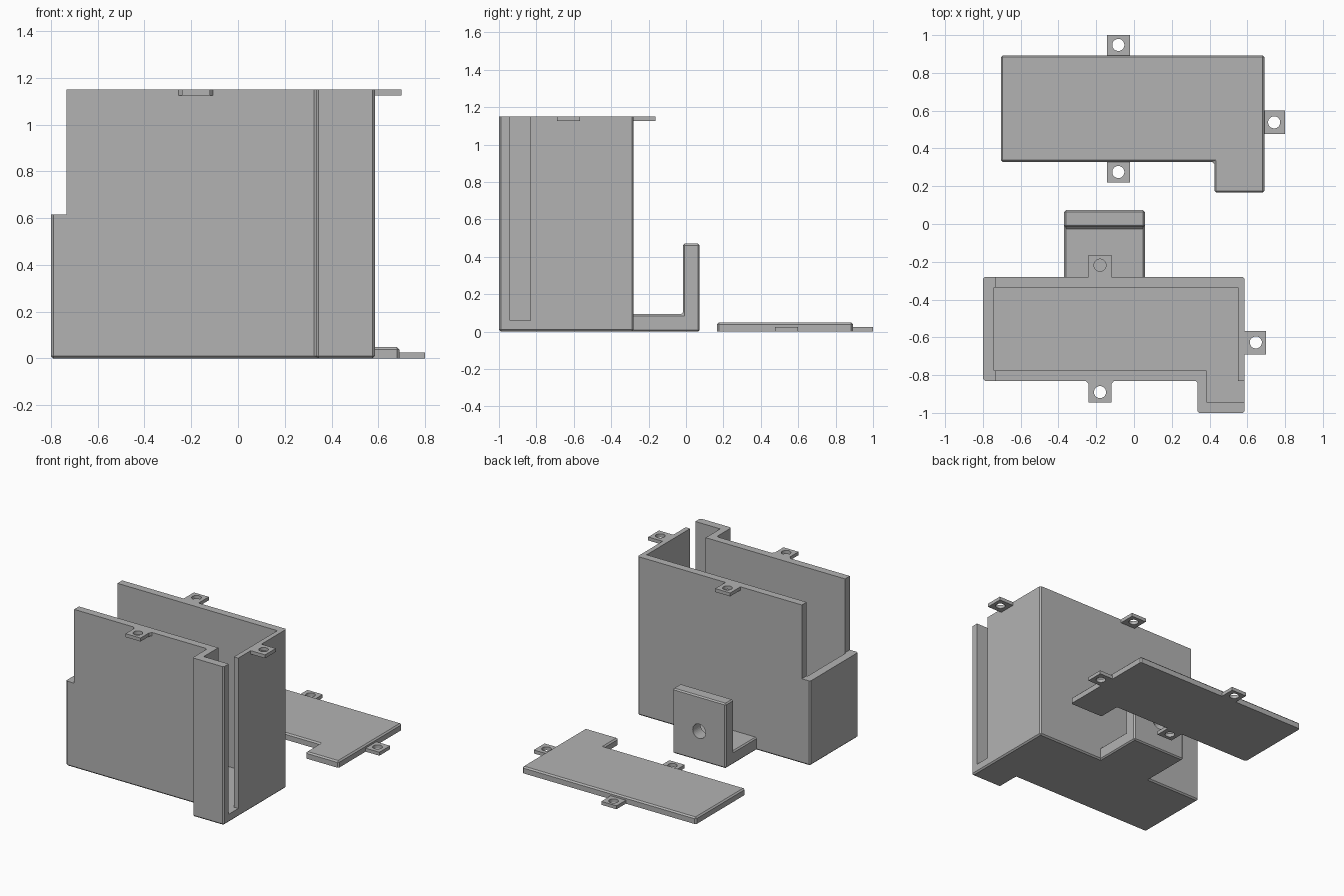
import bpy, bmesh, math
from mathutils import Matrix

if "Cube" in bpy.data.objects:
    bpy.data.objects.remove(bpy.data.objects["Cube"])

grey = bpy.data.materials.new("plain grey")
grey.diffuse_color = (0.45, 0.45, 0.45, 1)
grey.use_nodes = True
grey.node_tree.nodes["Principled BSDF"].inputs["Base Color"].default_value = grey.diffuse_color


def finish(bm, name):
    bmesh.ops.recalc_face_normals(bm, faces=bm.faces)
    me = bpy.data.meshes.new(name)
    bm.to_mesh(me)
    bm.free()
    me.materials.append(grey)
    ob = bpy.data.objects.new(name, me)
    bpy.context.collection.objects.link(ob)
    return ob


def prism(name, pts, z0, z1, bevel=0, keep=None, turn=None):
    """Extrude an outline from z0 to z1, with optional chamfered edges."""
    bm = bmesh.new()
    face = bm.faces.new([bm.verts.new((x, y, z0)) for x, y in pts])
    ext = bmesh.ops.extrude_face_region(bm, geom=[face])["geom"]
    bmesh.ops.translate(bm, vec=(0, 0, z1 - z0),
                        verts=[v for v in ext if isinstance(v, bmesh.types.BMVert)])
    bmesh.ops.recalc_face_normals(bm, faces=bm.faces)
    if bevel:
        edges = [e for e in bm.edges if keep is None or keep(e)]
        bmesh.ops.bevel(bm, geom=edges, offset=bevel, segments=1,
                        affect='EDGES', clamp_overlap=True)
    if turn:
        bm.transform(turn)
    return finish(bm, name)


def rect(x0, x1, y0, y1):
    return [(x0, y0), (x1, y0), (x1, y1), (x0, y1)]


def cylinder(name, loc, r, depth, rot=None):
    bm = bmesh.new()
    bmesh.ops.create_cone(bm, cap_ends=True, segments=32, radius1=r, radius2=r, depth=depth)
    bm.transform(Matrix.Translation(loc) @ (rot or Matrix()))
    return finish(bm, name)


def cut(ob, cutter):
    mod = ob.modifiers.new("cut", 'BOOLEAN')
    mod.operation = 'DIFFERENCE'
    mod.solver = 'EXACT'
    mod.object = cutter
    cutter.hide_render = True
    cutter.hide_set(True)


def tab(name, pts, hole, z0, z1):
    ob = prism(name, pts, z0, z1)
    cut(ob, cylinder(name + "_hole_cutter", (*hole, z0), 0.032, 0.2))


# Case: L-shaped shell, open at the top, with a slot in the right wall
case = prism("case", [(-0.8, -0.83), (0.335, -0.83), (0.335, -1), (0.585, -1),
                      (0.585, -0.28), (-0.8, -0.28)], 0, 1.15, 0.01,
             keep=lambda e: min(v.co.z for v in e.verts) < 1)
cut(case, prism("cavity_cutter", [(-0.74, -0.775), (0.385, -0.775), (0.385, -0.942),
                                  (0.65, -0.942), (0.65, -0.832), (0.55, -0.832),
                                  (0.55, -0.335), (-0.74, -0.335)], 0.06, 1.3))
# Upper left end is open above the step
cut(case, prism("step_cutter", rect(-0.9, -0.733, -1, -0.1), 0.615, 1.3))

# Case screw tabs
tab("case_back_tab", rect(-0.24, -0.12, -0.30, -0.163), (-0.18, -0.218), 1.125, 1.15)
tab("case_right_tab", rect(0.57, 0.7, -0.69, -0.567), (0.645, -0.627), 1.125, 1.15)
tab("case_front_tab", [(-0.255, -0.81), (-0.255, -0.832), (-0.24, -0.848), (-0.24, -0.945),
                       (-0.12, -0.945), (-0.12, -0.848), (-0.107, -0.832), (-0.107, -0.81)],
    (-0.18, -0.89), 1.125, 1.15)

# Rear bracket: side profile in (y, z) swept along x
to_x = Matrix(((0, 0, 1, 0), (1, 0, 0, 0), (0, 1, 0, 0), (0, 0, 0, 1)))
bracket = prism("rear_bracket", [(-0.30, 0), (0.073, 0), (0.073, 0.47), (-0.017, 0.47),
                                 (-0.017, 0.093), (-0.30, 0.093)], -0.37, 0.057, 0.009,
                keep=lambda e: max(v.co.x for v in e.verts) > -0.1, turn=to_x)
cut(bracket, cylinder("bracket_hole_cutter", (-0.157, 0.03, 0.215), 0.052, 0.3,
                      Matrix.Rotation(math.pi / 2, 4, 'X')))

# Lid plate with chamfered top and corners
prism("lid", [(-0.705, 0.328), (0.425, 0.328), (0.425, 0.166), (0.69, 0.166),
              (0.69, 0.893), (-0.705, 0.893)], 0, 0.048, 0.01,
      keep=lambda e: max(v.co.z for v in e.verts) > 0.01)

# Lid screw tabs
tab("lid_back_tab", rect(-0.143, -0.021, 0.87, 1.0), (-0.083, 0.948), 0, 0.025)
tab("lid_front_tab", rect(-0.143, -0.021, 0.22, 0.35), (-0.083, 0.275), 0, 0.025)
tab("lid_right_tab", rect(0.67, 0.8, 0.477, 0.6), (0.742, 0.538), 0, 0.025)
